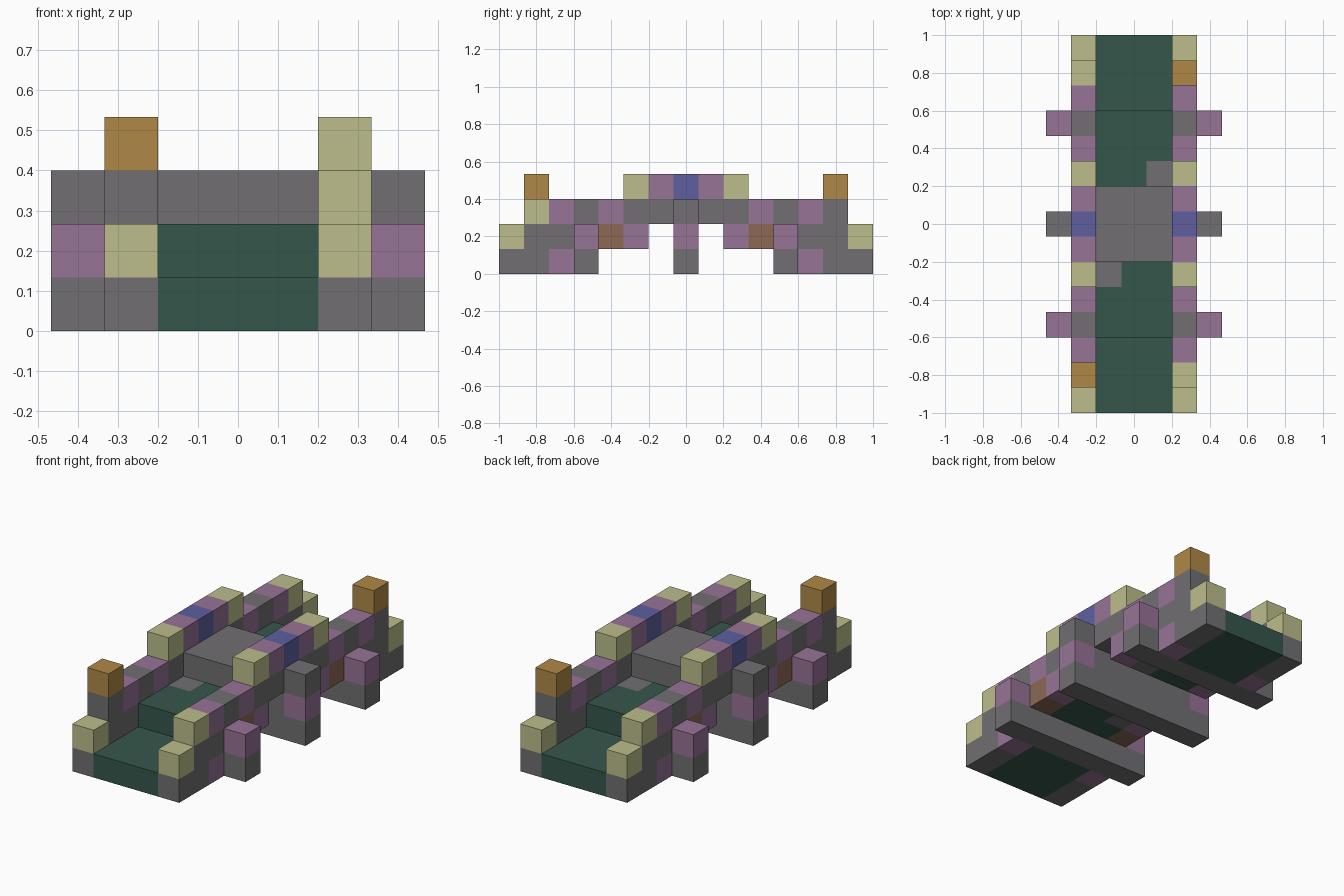
import bpy
import bmesh
from mathutils import Vector

cube = bpy.data.objects.get("Cube")
if cube:
    bpy.data.objects.remove(cube, do_unlink=True)

U = 2 / 15          # block size
NX, NY = 7, 15      # plan size in blocks


def linear(c):
    c /= 255
    return c / 12.92 if c <= 0.04045 else ((c + 0.055) / 1.055) ** 2.4


def material(name, *rgb):
    mat = bpy.data.materials.new(name)
    mat.use_nodes = True
    col = (*[linear(c) for c in rgb], 1)
    mat.diffuse_color = col
    mat.node_tree.nodes["Principled BSDF"].inputs["Base Color"].default_value = col
    return mat


MATS = {
    "S": material("grey_stone", 113, 111, 114),
    "G": material("dark_green", 53, 87, 75),
    "P": material("mauve", 151, 115, 150),
    "Y": material("pale_yellow", 188, 190, 139),
    "O": material("ochre", 176, 137, 70),
    "U": material("blue", 94, 95, 160),
    "B": material("brown", 140, 105, 84),
}
KEYS = list(MATS)

# Side wall: one string per block along its length, listed bottom to top
WALL = ("SY SSY PSP SSS .BP .PSY ..SP SSSU "
        "..SP .PSY .BP SSS PSP SSSO SY").split()


def box(i, j, k, key):
    """Blocks of one colour filling ranges of grid cells."""
    return {(a, b, c): key for a in i for b in j for c in k}


def wall(i, columns):
    return {(i, j, k): key for j, col in enumerate(columns)
            for k, key in enumerate(col) if key != "."}


parts = {
    "left_wall": wall(5, WALL),
    "right_wall": wall(1, WALL[::-1]),
}

# Stepped deck between the walls, with one worn stone on each middle step
mid = range(2, 5)
for name, lower, upper, worn in (
        ("front", range(0, 3), range(3, 6), (2, 5, 1)),
        ("back", range(12, 15), range(9, 12), (4, 9, 1))):
    parts[name + "_lower_deck"] = box(mid, lower, [0], "G")
    parts[name + "_upper_deck"] = box(mid, upper, [1], "G") | {worn: "S"}
parts["centre_deck"] = box(mid, range(6, 9), [2], "S")

# Cross beams under the deck, and the posts on their ends
for name, j, post in (("front", 3, "SP"), ("centre", 7, "SPS"), ("back", 11, "SP")):
    parts[name + "_beam"] = box(mid, [j], [0, 1] if j == 7 else [0], "S")
    for side, i in (("left", 6), ("right", 0)):
        parts[f"{name}_{side}_post"] = {(i, j, k): c for k, c in enumerate(post)}

filled = set().union(*parts.values())
AXES = [Vector(v) for v in ((1, 0, 0), (0, 1, 0), (0, 0, 1))]


def build(name, cells):
    """Outer skin of a group of blocks as one mesh."""
    bm = bmesh.new()
    for cell, key in cells.items():
        centre = Vector((cell[0] + 0.5 - NX / 2, cell[1] + 0.5 - NY / 2, cell[2] + 0.5))
        for a in range(3):
            for sign in (1, -1):
                n = AXES[a] * sign
                if tuple(int(c + d) for c, d in zip(cell, n)) in filled:
                    continue
                p, q = AXES[(a + 1) % 3], AXES[(a + 2) % 3] * sign
                ring = (-p - q, p - q, p + q, q - p)
                face = bm.faces.new([bm.verts.new((centre + (n + r) / 2) * U) for r in ring])
                face.material_index = KEYS.index(key)
    bmesh.ops.remove_doubles(bm, verts=bm.verts, dist=0.001)
    # Merge coplanar faces of the same colour
    bmesh.ops.dissolve_limit(bm, angle_limit=0.01, verts=bm.verts, edges=bm.edges,
                             delimit={"MATERIAL"})
    mesh = bpy.data.meshes.new(name)
    bm.to_mesh(mesh)
    bm.free()
    for mat in MATS.values():
        mesh.materials.append(mat)
    bpy.context.collection.objects.link(bpy.data.objects.new(name, mesh))


for part_name, part_cells in parts.items():
    build(part_name, part_cells)
